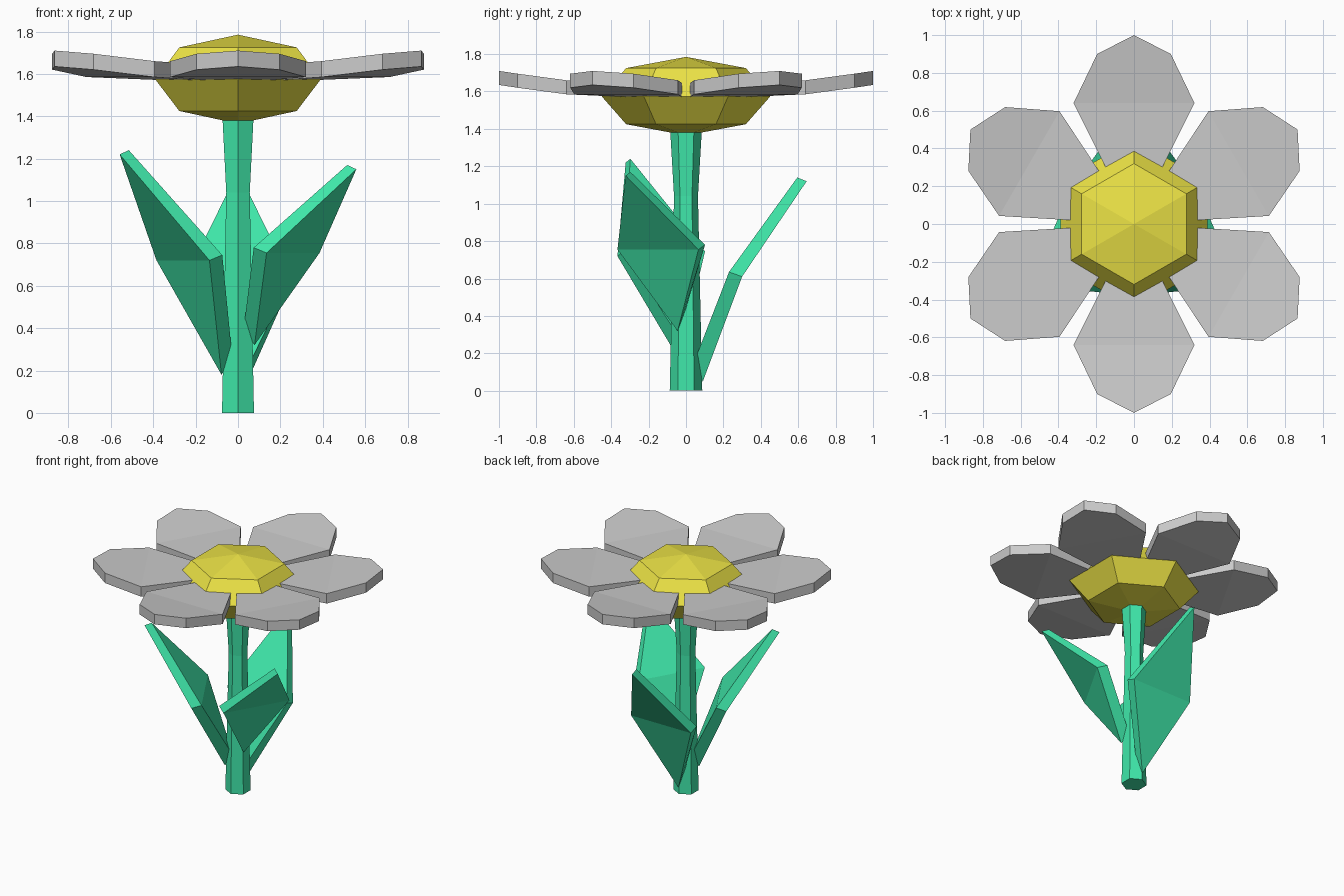
import bpy, bmesh
from math import cos, sin, radians
from mathutils import Matrix

if "Cube" in bpy.data.objects:
    bpy.data.objects.remove(bpy.data.objects["Cube"])


def material(name, rgb):
    m = bpy.data.materials.new(name)
    m.diffuse_color = (*rgb, 1)
    m.use_nodes = True
    m.node_tree.nodes["Principled BSDF"].inputs["Base Color"].default_value = m.diffuse_color
    return m


def make(name, verts, faces, mat=None, turn=0):
    me = bpy.data.meshes.new(name)
    me.from_pydata(verts, [], faces)
    me.transform(Matrix.Rotation(radians(turn), 4, 'Z'))
    bm = bmesh.new()
    bm.from_mesh(me)
    bmesh.ops.recalc_face_normals(bm, faces=bm.faces)
    bm.to_mesh(me)
    bm.free()
    if mat:
        me.materials.append(mat)
    ob = bpy.data.objects.new(name, me)
    bpy.context.collection.objects.link(ob)
    return ob


def lathe(name, profile, mat, n=6):
    """Six-sided turned solid with corners on the y axis."""
    verts = [(r * cos(radians(90 + 360 * k / n)), r * sin(radians(90 + 360 * k / n)), z)
             for r, z in profile for k in range(n)]
    faces = [(i * n + k, i * n + (k + 1) % n, (i + 1) * n + (k + 1) % n, (i + 1) * n + k)
             for i in range(len(profile) - 1) for k in range(n)]
    last = (len(profile) - 1) * n
    faces += [tuple(range(n)), tuple(range(last, last + n))]
    ob = make(name, verts, faces, mat)
    # collapse zero-radius rings into a point
    bm = bmesh.new()
    bm.from_mesh(ob.data)
    bmesh.ops.remove_doubles(bm, verts=bm.verts, dist=1e-4)
    bmesh.ops.recalc_face_normals(bm, faces=bm.faces)
    bm.to_mesh(ob.data)
    bm.free()
    return ob


def slab(name, top, bottom, panels, rim, mat=None, turn=0):
    """Two matching skins joined by a wall around the rim."""
    n, m = len(top), len(rim)
    faces = list(panels) + [tuple(i + n for i in p) for p in panels]
    faces += [(rim[i], rim[(i + 1) % m], rim[(i + 1) % m] + n, rim[i] + n) for i in range(m)]
    return make(name, top + bottom, faces, mat, turn)


green = material("green", (0.05, 0.80, 0.40))
yellow = material("yellow", (0.83, 0.76, 0.06))

# stem and flower centre
lathe("stem", [(0.087, 0), (0.064, 1.04), (0.085, 1.40)], green)
lathe("flower_centre", [(0, 1.365), (0.32, 1.425), (0.45, 1.573), (0.32, 1.725), (0, 1.785)], yellow)

# petals, along +x then turned; inner part is flatter than the outer part
outline = [(0.2, -0.10, 1.64), (0.64, -0.32, 1.66), (0.9, -0.195, 1.695), (1.0, 0, 1.71),
           (0.9, 0.195, 1.695), (0.64, 0.32, 1.66), (0.2, 0.10, 1.64)]
under = [(x, y, z - 0.075) for x, y, z in outline]
for k in range(6):
    slab(f"petal_{k + 1}", outline, under, [(0, 1, 5, 6), (1, 2, 3, 4, 5)],
         list(range(7)), turn=30 + 60 * k)

# leaves: kites creased across the widest point (turn, base z, middle z, tip z)
for k, (turn, zb, zm, zt) in enumerate([(90, 0.05, 0.61, 1.12), (210, 0.18, 0.72, 1.22),
                                        (330, 0.32, 0.755, 1.15)]):
    outer = [(0.09, 0, zb), (0.30, 0.25, zm), (0.645, 0, zt), (0.30, -0.25, zm)]
    inner = [(0.03, 0, zb + 0.07), (0.23, 0.25, zm + 0.025),
             (0.595, 0, zt + 0.02), (0.23, -0.25, zm + 0.025)]
    slab(f"leaf_{k + 1}", outer, inner, [(0, 1, 3), (1, 2, 3)], [0, 1, 2, 3], green, turn)
